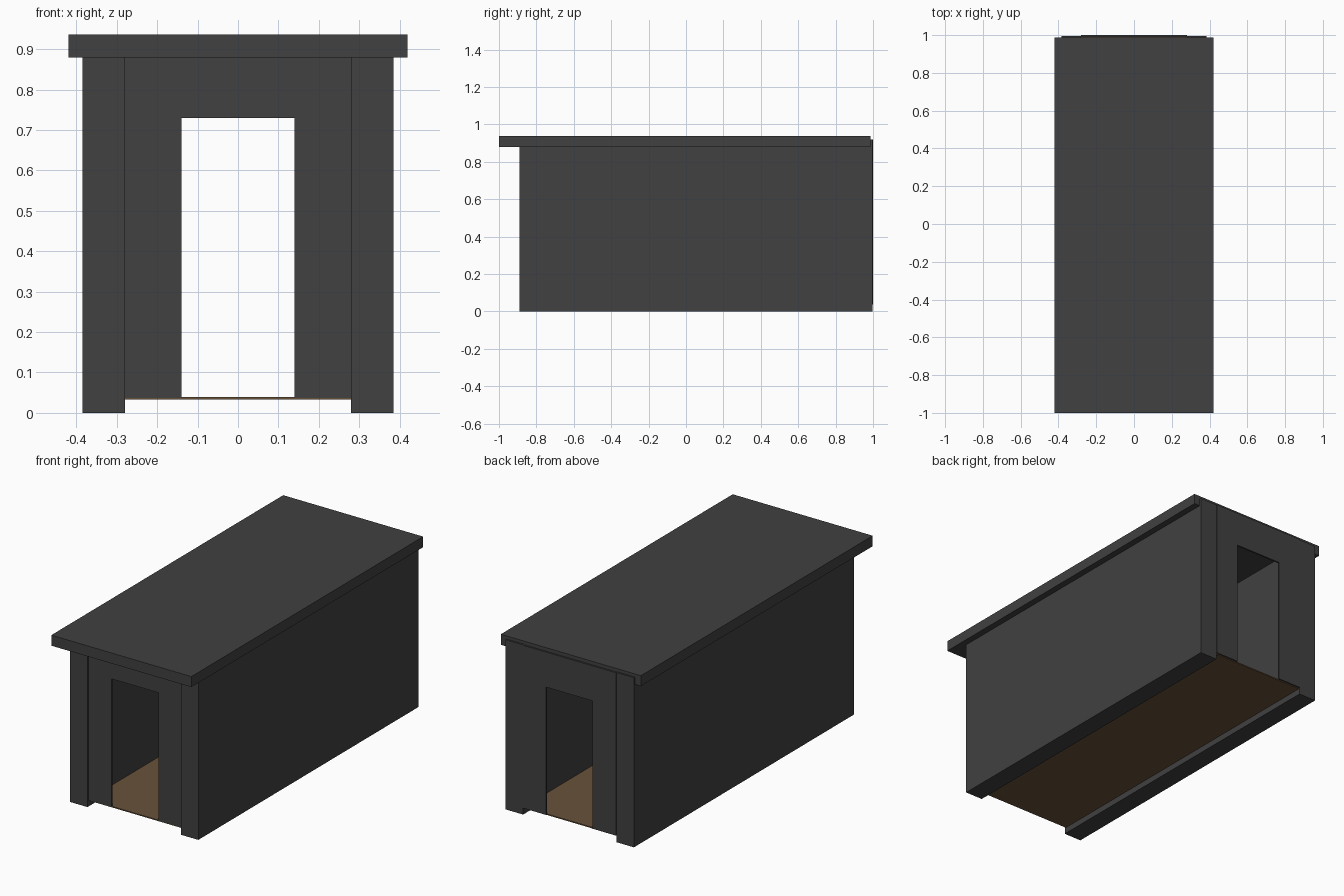
import bpy, bmesh

if "Cube" in bpy.data.objects:
    bpy.data.objects.remove(bpy.data.objects["Cube"])


def material(name, rgb):
    m = bpy.data.materials.new(name)
    m.diffuse_color = (*rgb, 1)
    m.use_nodes = True
    m.node_tree.nodes["Principled BSDF"].inputs["Base Color"].default_value = m.diffuse_color
    return m


charcoal = material("charcoal", (0.052, 0.052, 0.052))
brown = material("floor brown", (0.14, 0.085, 0.042))


def finish(name, bm, mat):
    bmesh.ops.recalc_face_normals(bm, faces=bm.faces)
    me = bpy.data.meshes.new(name)
    bm.to_mesh(me)
    bm.free()
    me.materials.append(mat)
    ob = bpy.data.objects.new(name, me)
    bpy.context.collection.objects.link(ob)
    return ob


def extrude(name, outline, offset, mat):
    """Solid made by pushing a flat outline along an offset vector."""
    bm = bmesh.new()
    face = bm.faces.new([bm.verts.new(p) for p in outline])
    new = bmesh.ops.extrude_face_region(bm, geom=[face])["geom"]
    bmesh.ops.translate(bm, vec=offset,
                        verts=[v for v in new if isinstance(v, bmesh.types.BMVert)])
    return finish(name, bm, mat)


def box(name, x0, x1, y0, y1, z0, z1, mat):
    return extrude(name, [(x0, y0, z0), (x1, y0, z0), (x1, y1, z0), (x0, y1, z0)],
                   (0, 0, z1 - z0), mat)


# thick side walls
box("right_wall", 0.28, 0.385, -0.89, 0.996, 0, 0.92, charcoal)
box("left_wall", -0.385, -0.28, -0.89, 0.996, 0, 0.92, charcoal)

# flat roof with front overhang
box("roof", -0.42, 0.42, -1, 0.987, 0.88, 0.937, charcoal)

# thin end panels with a doorway
W, D, LOW, DOOR, TOP = 0.28, 0.14, 0.037, 0.73, 0.92
arch = [(-W, LOW), (-D, LOW), (-D, DOOR), (D, DOOR),
        (D, LOW), (W, LOW), (W, TOP), (-W, TOP)]
for name, y in (("front_panel", -0.883), ("back_panel", 0.991)):
    extrude(name, [(x, y, z) for x, z in arch],
            (0, 0.009 if y > 0 else 0.008, 0), charcoal)

# floor between the walls
box("floor", -0.28, 0.28, -0.882, 0.991, 0.033, 0.039, brown)
